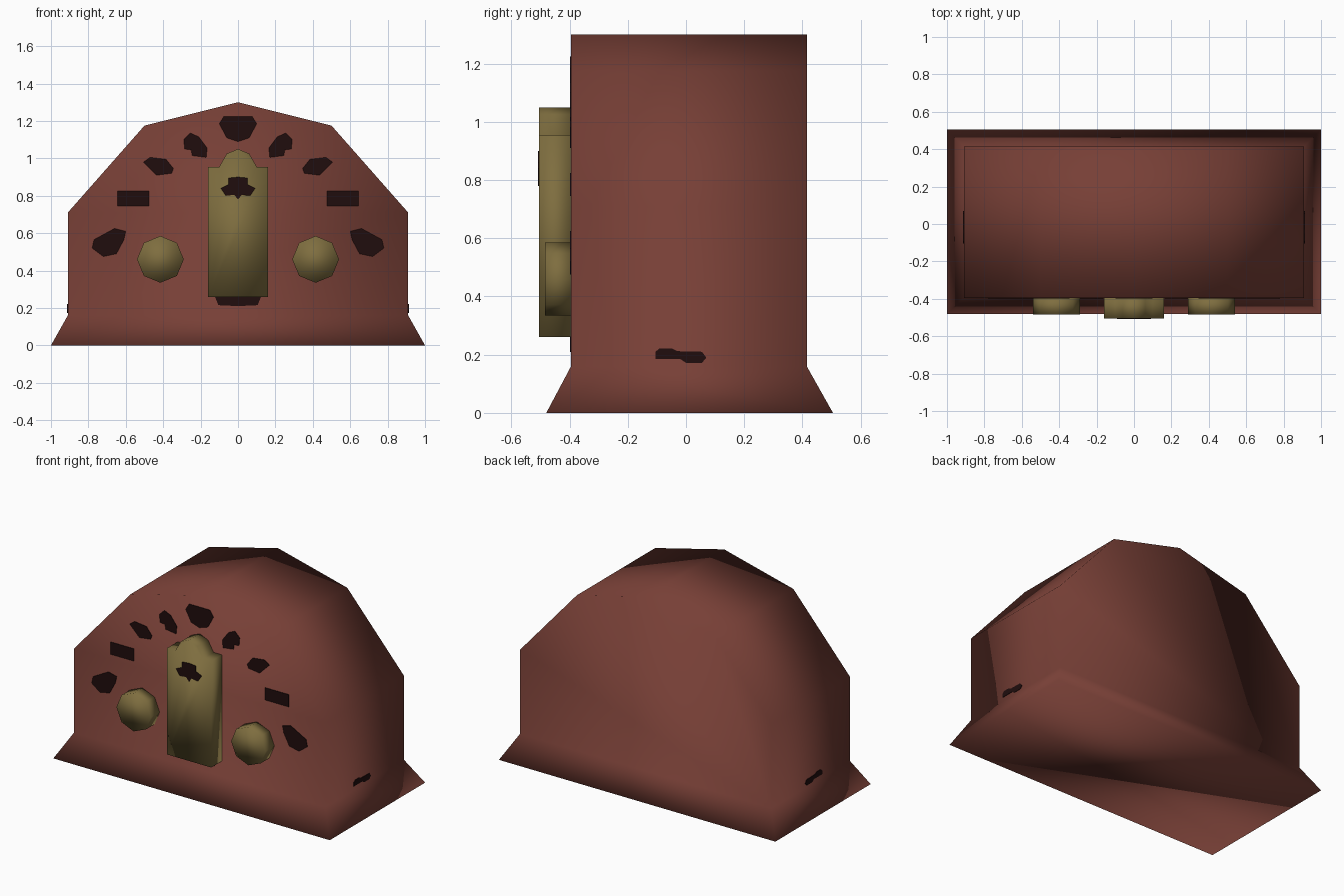
import bpy, bmesh, math

if "Cube" in bpy.data.objects:
    bpy.data.objects.remove(bpy.data.objects["Cube"])


def material(name, rgb):
    m = bpy.data.materials.new(name)
    m.diffuse_color = (*rgb, 1)
    m.use_nodes = True
    m.node_tree.nodes["Principled BSDF"].inputs["Base Color"].default_value = m.diffuse_color
    return m


BROWN = material("red_brown_wood", (0.185, 0.05, 0.037))
BRASS = material("dull_brass", (0.21, 0.155, 0.05))
DARK = material("dark_marking", (0.014, 0.004, 0.004))


def finish(name, bm, mat, smooth):
    bmesh.ops.recalc_face_normals(bm, faces=bm.faces[:])
    for f in bm.faces:
        f.smooth = smooth
    mesh = bpy.data.meshes.new(name)
    bm.to_mesh(mesh)
    bm.free()
    mesh.materials.append(mat)
    ob = bpy.data.objects.new(name, mesh)
    bpy.context.collection.objects.link(ob)
    return ob


def prism(bm, pts, a, b, axis="y"):
    """Extrude a 2D outline from a to b along y (or x)."""
    place = (lambda p, d: (p[0], d, p[1])) if axis == "y" else (lambda p, d: (d, p[0], p[1]))
    r0 = [bm.verts.new(place(p, a)) for p in pts]
    r1 = [bm.verts.new(place(p, b)) for p in pts]
    n = len(pts)
    bm.faces.new(r0)
    bm.faces.new(r1)
    sides = [bm.faces.new((r0[i], r0[(i + 1) % n], r1[(i + 1) % n], r1[i])) for i in range(n)]
    return sides


def mirrored(pts):
    """Complete a right-half outline that ends on the centre line."""
    return pts + [(-x, z) for x, z in reversed(pts) if abs(x) > 1e-6]


# Body: faceted arch with a flared foot
bm = bmesh.new()
sides = prism(bm, mirrored([(0.91, 0.16), (0.91, 0.71), (0.5, 1.175), (0, 1.3)]), -0.395, 0.415)
ring = list(sides[-1].verts)
bm.faces.remove(sides[-1])
foot = [bm.verts.new((math.copysign(1, v.co.x), -0.48 if v.co.y < 0 else 0.505, 0)) for v in ring]
for i in range(4):
    j = (i + 1) % 4
    bm.faces.new((ring[i], ring[j], foot[j], foot[i]))
bm.faces.new(foot)
finish("body", bm, BROWN, True)

# Central brass panel with a stepped arched top
bm = bmesh.new()
prism(bm, mirrored([(0.16, 0.26), (0.16, 0.955), (0.10, 0.955), (0.06, 1.025), (0, 1.05)]),
      -0.505, -0.393)
finish("centre_panel", bm, BRASS, True)

# Octagonal knobs
for side, label in ((-1, "left"), (1, "right")):
    bm = bmesh.new()
    prism(bm, [(side * 0.415 + 0.125 * math.cos(k * math.pi / 4),
                0.46 + 0.125 * math.sin(k * math.pi / 4)) for k in range(8)], -0.485, -0.393)
    finish("knob_" + label, bm, BRASS, True)

# Dark markings: arc pairs, mirrored left and right
arc = [
    [(0.60, 0.61), (0.66, 0.625), (0.77, 0.565), (0.78, 0.52), (0.72, 0.475), (0.65, 0.49), (0.61, 0.565)],
    [(0.475, 0.825), (0.645, 0.825), (0.645, 0.745), (0.475, 0.745)],
    [(0.345, 0.945), (0.385, 0.995), (0.47, 1.005), (0.505, 0.98), (0.465, 0.94), (0.435, 0.91), (0.355, 0.92)],
    [(0.165, 1.055), (0.21, 1.115), (0.255, 1.135), (0.29, 1.10), (0.285, 1.05), (0.25, 1.045),
     (0.245, 1.015), (0.17, 1.005)],
]
bm = bmesh.new()
for s in (-1, 1):
    for blob in arc:
        prism(bm, [(s * x, z) for x, z in blob], -0.398, -0.394)

# Markings on the centre line of the body
prism(bm, mirrored([(0, 1.09), (0.06, 1.11), (0.10, 1.185), (0.075, 1.225), (0, 1.225)]), -0.398, -0.394)
prism(bm, mirrored([(0, 0.21), (0.105, 0.215), (0.125, 0.265), (0, 0.265)]), -0.398, -0.394)

# Marking on the panel
prism(bm, mirrored([(0, 0.78), (0.02, 0.805), (0.065, 0.80), (0.092, 0.84), (0.05, 0.86),
                    (0.05, 0.895), (0, 0.90)]), -0.508, -0.504)

# Small slots on both end walls
slot = [(-0.105, 0.185), (-0.02, 0.185), (0.0, 0.172), (0.055, 0.172), (0.07, 0.19), (0.055, 0.21),
        (-0.03, 0.212), (-0.05, 0.222), (-0.09, 0.222), (-0.105, 0.21)]
for s in (-1, 1):
    prism(bm, slot, s * 0.909, s * 0.913, "x")
finish("dark_markings", bm, DARK, False)
